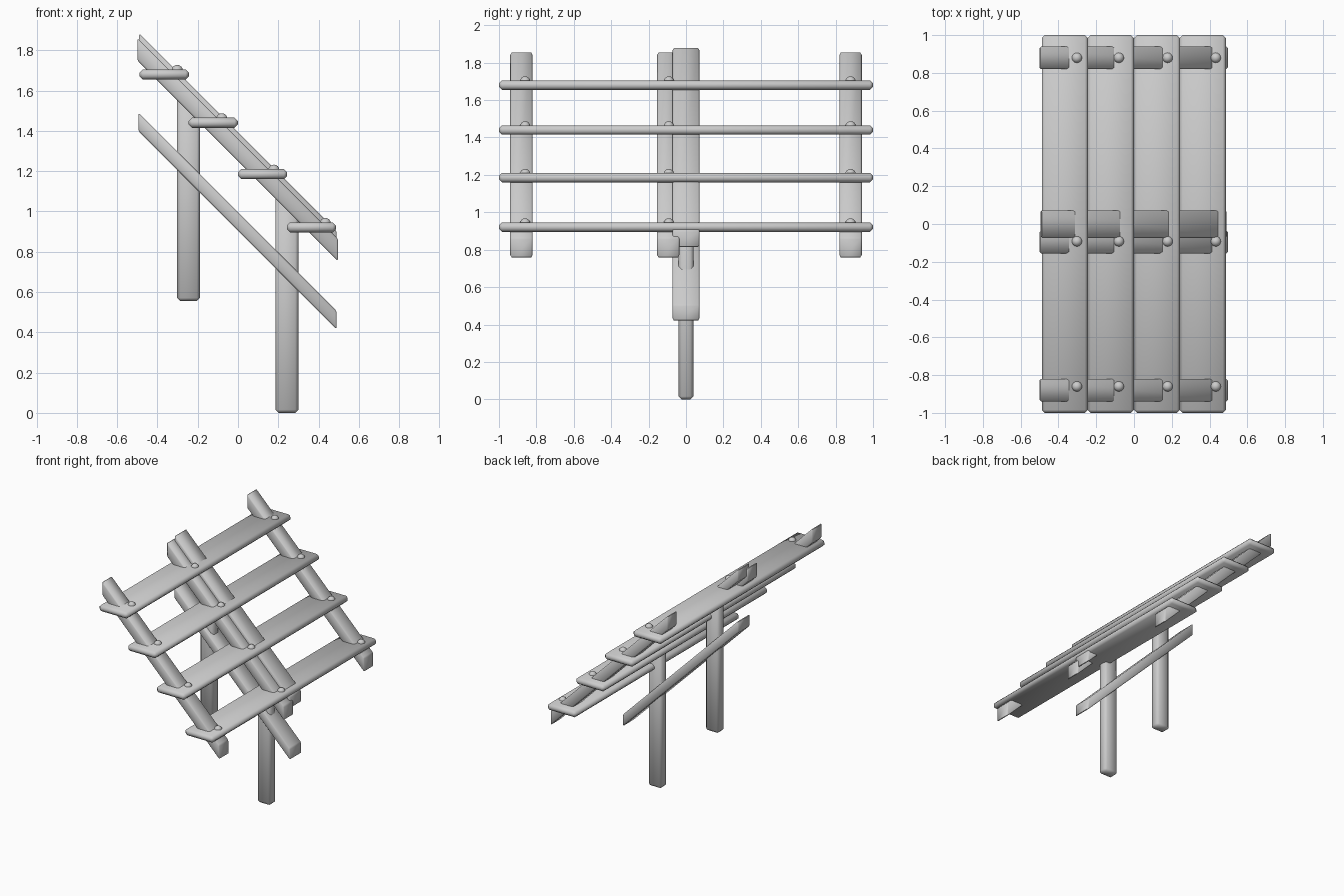
import bpy, bmesh, math
from mathutils import Matrix

if "Cube" in bpy.data.objects:
    bpy.data.objects.remove(bpy.data.objects["Cube"])


def finish(name, bm, angle=50):
    bmesh.ops.recalc_face_normals(bm, faces=bm.faces)
    me = bpy.data.meshes.new(name)
    bm.to_mesh(me)
    bm.free()
    ob = bpy.data.objects.new(name, me)
    bpy.context.collection.objects.link(ob)
    bpy.ops.object.select_all(action='DESELECT')
    ob.select_set(True)
    bpy.context.view_layer.objects.active = ob
    bpy.ops.object.shade_smooth_by_angle(angle=math.radians(angle))
    return ob


def prism(name, profile, y0, y1, bevel):
    """Extrude an x-z profile along y and chamfer every edge."""
    bm = bmesh.new()
    face = bm.faces.new([bm.verts.new((x, y0, z)) for x, z in profile])
    ext = bmesh.ops.extrude_face_region(bm, geom=[face])
    verts = [g for g in ext['geom'] if isinstance(g, bmesh.types.BMVert)]
    bmesh.ops.translate(bm, verts=verts, vec=(0, y1 - y0, 0))
    bmesh.ops.recalc_face_normals(bm, faces=bm.faces)
    bmesh.ops.bevel(bm, geom=bm.edges[:], offset=bevel, segments=1,
                    affect='EDGES', profile=0.5)
    return finish(name, bm)


def box(name, x0, x1, y0, y1, z0, z1, bevel):
    return prism(name, [(x0, z0), (x1, z0), (x1, z1), (x0, z1)], y0, y1, bevel)


def rail(name, x0, x1, top, thick, y, width):
    """Sloping beam with plumb-cut ends; top is its upper height at x = 0."""
    pts = [(x0, top - x0 - thick), (x1, top - x1 - thick),
           (x1, top - x1), (x0, top - x0)]
    return prism(name, pts, y - width / 2, y + width / 2, 0.008)


# Treads
treads = [(-0.488, 1.705), (-0.245, 1.465), (0.0, 1.21), (0.242, 0.946)]
for i, (x, top) in enumerate(treads):
    box(f"tread_{i + 1}", x, x + 0.244, -1, 1, top - 0.05, top, 0.016)

# Three outer stringers
for name, y in (("front", -0.88), ("middle", -0.095), ("back", 0.88)):
    rail(f"{name}_stringer", -0.5, 0.497, 1.36, 0.11, y, 0.12)

# Central carrying beam and the lower brace
rail("central_beam", -0.492, 0.49, 1.392, 0.092, 0, 0.145)
rail("lower_brace", -0.495, 0.49, 0.995, 0.09, 0, 0.145)

# Support posts
box("upper_post", -0.302, -0.188, -0.04, 0.04, 0.555, 1.57, 0.016)
box("lower_post", 0.185, 0.3, -0.04, 0.04, 0, 1.09, 0.016)

# Domed bolt heads on each tread
bolt_x = [-0.302, -0.08, 0.178, 0.433]
for i, (x, (_, top)) in enumerate(zip(bolt_x, treads)):
    for j, y in enumerate((-0.86, -0.092, 0.88)):
        bm = bmesh.new()
        bmesh.ops.create_uvsphere(bm, u_segments=16, v_segments=8, radius=0.028)
        bmesh.ops.transform(bm, matrix=Matrix.Translation((x, y, top - 0.006)),
                            verts=bm.verts)
        finish(f"bolt_{i + 1}_{j + 1}", bm, 60)
